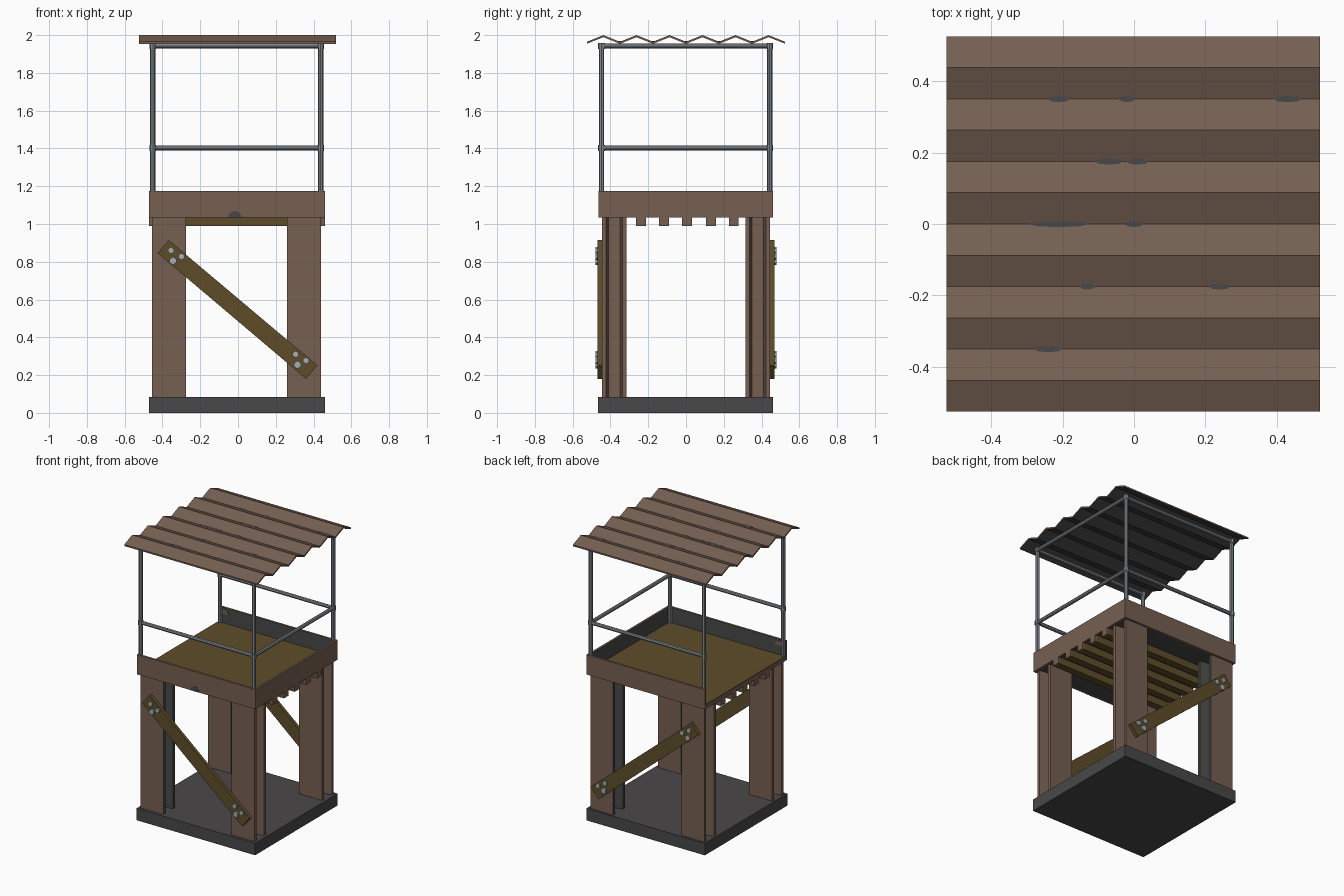
import bpy, bmesh, math
from mathutils import Matrix, Vector

if "Cube" in bpy.data.objects:
    bpy.data.objects.remove(bpy.data.objects["Cube"])


def material(name, col):
    m = bpy.data.materials.new(name)
    m.diffuse_color = (*col, 1)
    m.use_nodes = True
    m.node_tree.nodes["Principled BSDF"].inputs["Base Color"].default_value = m.diffuse_color
    return m


RUST = material("rusty brown", (0.180, 0.115, 0.085))
DARK = material("dark grey", (0.068, 0.065, 0.066))
WOOD = material("olive wood", (0.112, 0.073, 0.023))
PIPE = material("pipe steel", (0.22, 0.25, 0.27))
BOLT = material("bolt steel", (0.38, 0.43, 0.45))


def finish(bm, name, mats, rule=None):
    bmesh.ops.recalc_face_normals(bm, faces=bm.faces)
    bm.normal_update()
    if rule:
        for f in bm.faces:
            f.material_index = 1 if rule(f) else 0
    me = bpy.data.meshes.new(name)
    bm.to_mesh(me)
    bm.free()
    for m in mats:
        me.materials.append(m)
    ob = bpy.data.objects.new(name, me)
    bpy.context.collection.objects.link(ob)
    return ob


def box(name, x, y, z, mats, rule=None):
    bm = bmesh.new()
    c = [(a[0] + a[1]) / 2 for a in (x, y, z)]
    s = [a[1] - a[0] for a in (x, y, z)]
    bmesh.ops.create_cube(bm, size=1, matrix=Matrix.Translation(c) @ Matrix.Diagonal((*s, 1)))
    return finish(bm, name, mats, rule)


def prism(name, pts, offset, mats, rule=None):
    """Extrude a closed 3D outline along offset."""
    bm = bmesh.new()
    f = bm.faces.new([bm.verts.new(p) for p in pts])
    r = bmesh.ops.extrude_face_region(bm, geom=[f], use_keep_orig=True)
    bmesh.ops.translate(bm, verts=[v for v in r["geom"] if isinstance(v, bmesh.types.BMVert)],
                        vec=offset)
    return finish(bm, name, mats, rule)


def rod(name, a, b, r, mat, sides=8):
    a, b = Vector(a), Vector(b)
    d = b - a
    bm = bmesh.new()
    rot = d.to_track_quat('Z', 'Y').to_matrix().to_4x4()
    bmesh.ops.create_cone(bm, cap_ends=True, segments=sides, radius1=r, radius2=r,
                          depth=d.length, matrix=Matrix.Translation((a + b) / 2) @ rot)
    return finish(bm, name, [mat])


# base slab
box("base_slab", (-0.47, 0.46), (-0.465, 0.46), (0, 0.085), [DARK])

# I-beam legs, inner channel dark
for sx, cx in ((-1, -0.365), (1, 0.35)):
    for sy in (-1, 1):
        w, t, h, k = 0.09, 0.015, 0.065, 0.043
        prof = [(-w, -h), (w, -h), (w, -k), (t, -k + 0.012), (t, k - 0.012), (w, k),
                (w, h), (-w, h), (-w, k), (-t, k - 0.012), (-t, -k + 0.012), (-w, -k)]
        prism("leg", [(cx + x, sy * 0.38 + y, 0.08) for x, y in prof], (0, 0, 0.957), [RUST, DARK],
              lambda f, sx=sx, cx=cx: (f.calc_center_median().x - cx) * sx < -0.005
              and abs(f.calc_center_median().y) - 0.38 < 0.06
              and abs(f.calc_center_median().y) - 0.38 > -0.06)

# wooden joists with rusty end caps
for cy in (-0.238, -0.116, 0.005, 0.132, 0.253):
    y = (cy - 0.026, cy + 0.026)
    box("joist", (-0.455, 0.445), y, (0.99, 1.045), [WOOD])
    box("joist_cap", (-0.47, -0.455), y, (0.99, 1.037), [RUST])
    box("joist_cap", (0.445, 0.46), y, (0.99, 1.037), [RUST])

# floor, its dark edge strips underneath, and the sill on the open side
box("floor", (-0.468, 0.445), (-0.447, 0.445), (1.04, 1.065), [WOOD])
for y in ((-0.447, -0.285), (0.285, 0.445)):
    box("floor_edge_strip", (-0.455, 0.445), y, (1.035, 1.042), [DARK])
box("open_side_sill", (-0.47, -0.455), (-0.447, 0.445), (1.035, 1.062), [RUST])

# thin platform rims on three sides, dark inside
box("front_rim", (-0.47, 0.46), (-0.462, -0.447), (1.035, 1.175), [RUST, DARK],
    lambda f: f.normal.y > 0.5)
box("back_rim", (-0.47, 0.46), (0.445, 0.46), (1.035, 1.175), [RUST, DARK],
    lambda f: f.normal.y < -0.5)
box("right_rim", (0.445, 0.46), (-0.462, 0.46), (1.035, 1.175), [RUST, DARK],
    lambda f: f.normal.x < -0.5)

# worn patches on the rims
arc = [(0.036 * math.cos(i * math.pi / 6), 0.034 * math.sin(i * math.pi / 6)) for i in range(7)]
prism("worn_patch", [(-0.017 + x, -0.464, 1.035 + z) for x, z in arc], (0, 0.003, 0), [DARK])
for y in (-0.448, 0.4425):
    prism("rust_patch", [(-0.42 + x, y, 1.13 + z) for x, z in arc], (0, 0.003, 0), [RUST])

# diagonal braces with bolts, front and back
bolts = ((-0.355, 0.86), (-0.30, 0.828), (-0.345, 0.805),
         (0.305, 0.31), (0.36, 0.277), (0.315, 0.255))
outline = ((-0.425, 0.845), (-0.367, 0.915), (0.42, 0.252), (0.36, 0.18))
for s in (-1, 1):
    prism("diagonal_brace", [(x, s * 0.445, z) for x, z in outline], (0, s * 0.024, 0), [WOOD])
    for i, (x, z) in enumerate(bolts):
        rod("bolt", (x, s * 0.465, z), (x, s * 0.479, z), 0.021 if i in (2, 5) else 0.018, BOLT, 6)

# corner posts
X0, X1, Y0, Y1 = -0.451, 0.438, -0.447, 0.443
for x in (X0, X1):
    for y in (Y0, Y1):
        rod("corner_post", (x, y, 1.05), (x, y, 1.955), 0.014, PIPE)

# rails on three sides, with joint collars
for z in (1.403, 1.943):
    rod("front_rail", (X0, Y0, z), (X1, Y0, z), 0.013, PIPE)
    rod("back_rail", (X0, Y1, z), (X1, Y1, z), 0.013, PIPE)
    rod("right_rail", (X1, Y0, z), (X1, Y1, z), 0.013, PIPE)
    for x in (X0, X1):
        for y in (Y0, Y1):
            rod("rail_collar", (x, y, z - 0.016), (x, y, z + 0.014), 0.018, PIPE)

# zigzag roof sheet, dark underneath
ys = [-0.525 + i * 0.0875 for i in range(13)]
top = [(y, 2.0 if i % 2 else 1.965) for i, y in enumerate(ys)]
bm = bmesh.new()
rows = [[[bm.verts.new((x, y, z - d)) for y, z in top] for d in (0, 0.011)] for x in (-0.525, 0.52)]
for i in range(12):
    (a, b), (c, d) = rows
    bm.faces.new((a[i], a[i + 1], c[i + 1], c[i]))
    bm.faces.new((b[i], b[i + 1], d[i + 1], d[i]))
    bm.faces.new((a[i], a[i + 1], b[i + 1], b[i]))
    bm.faces.new((c[i], c[i + 1], d[i + 1], d[i]))
for i in (0, 12):
    bm.faces.new((rows[0][0][i], rows[0][1][i], rows[1][1][i], rows[1][0][i]))
finish(bm, "corrugated_roof", [RUST, DARK], lambda f: f.normal.z < -0.3)

# worn slivers in the roof valleys
for x, y, w in ((-0.21, 0.35, 0.03), (-0.02, 0.35, 0.022), (0.43, 0.35, 0.04), (-0.07, 0.175, 0.04),
                (0.01, 0.175, 0.03), (-0.21, 0.0, 0.085), (0.0, 0.0, 0.025),
                (-0.13, -0.175, 0.022), (0.24, -0.175, 0.03), (-0.24, -0.35, 0.04)):
    ring = [(x + w * math.cos(i * math.pi / 4), y + 0.009 * math.sin(i * math.pi / 4), 1.9655)
            for i in range(8)]
    prism("roof_worn_patch", ring, (0, 0, 0.003), [DARK])
